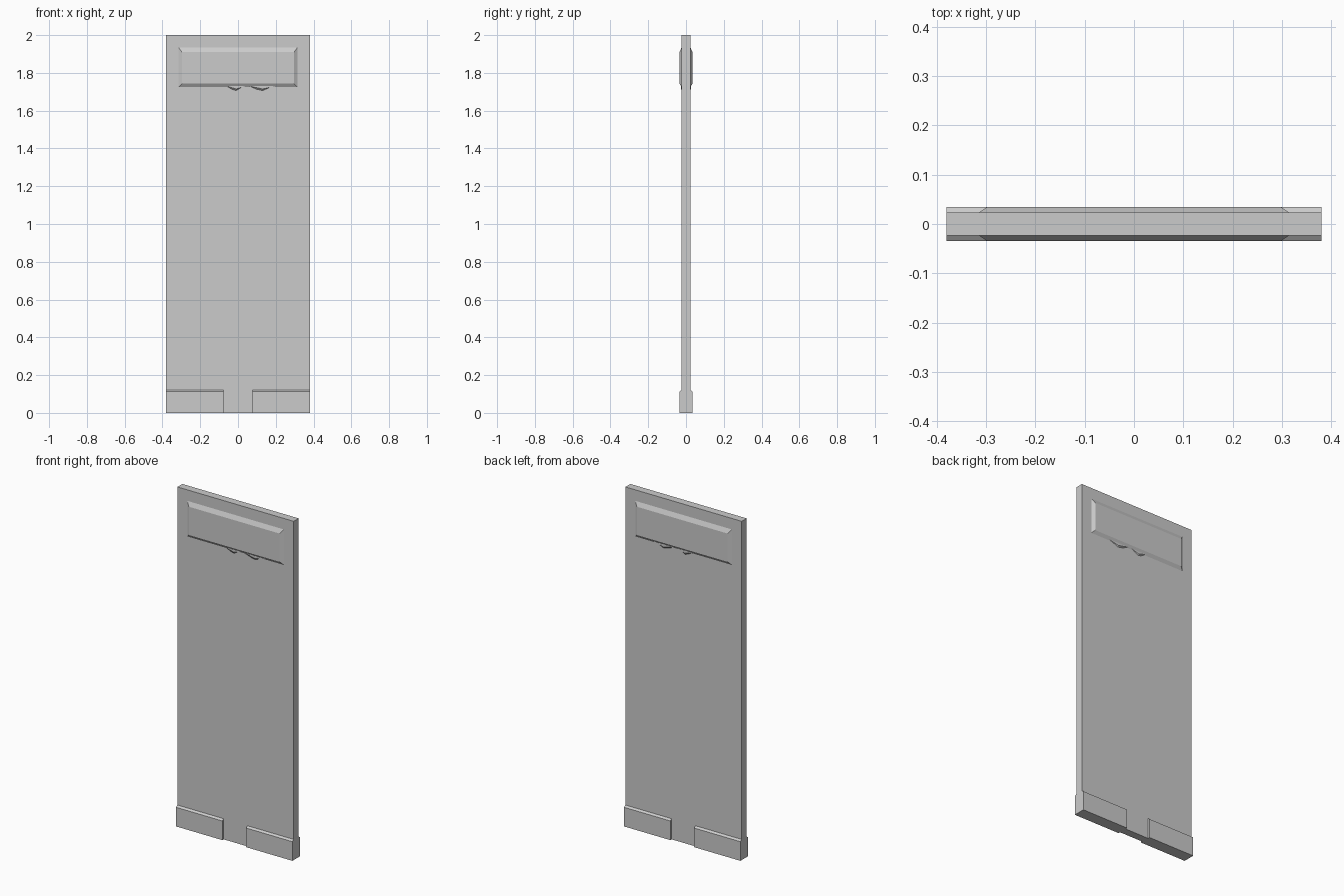
import bpy
import bmesh

cube = bpy.data.objects.get("Cube")
if cube:
    bpy.data.objects.remove(cube, do_unlink=True)

grey = bpy.data.materials.new("plain grey")
grey.use_nodes = True
colour = (0.6, 0.6, 0.6, 1)
grey.diffuse_color = colour
grey.node_tree.nodes["Principled BSDF"].inputs["Base Color"].default_value = colour

HALF_WIDTH = 0.38
SLAB = 0.023    # half thickness of the slab
RAISED = 0.035  # half thickness at the raised parts


def loft(name, rings):
    """Join matching rings of points with flat faces and cap both ends."""
    bm = bmesh.new()
    loops = [[bm.verts.new(p) for p in ring] for ring in rings]
    for a, b in zip(loops, loops[1:]):
        n = len(a)
        for i in range(n):
            j = (i + 1) % n
            bm.faces.new((a[i], a[j], b[j], b[i]))
    bm.faces.new(loops[0])
    bm.faces.new(loops[-1])
    bmesh.ops.recalc_face_normals(bm, faces=bm.faces)
    mesh = bpy.data.meshes.new(name)
    bm.to_mesh(mesh)
    bm.free()
    mesh.materials.append(grey)
    obj = bpy.data.objects.new(name, mesh)
    bpy.context.collection.objects.link(obj)
    return obj


def upright(x0, x1, z0, z1, y):
    return [(x0, y, z0), (x1, y, z0), (x1, y, z1), (x0, y, z1)]


def level(x0, x1, y, z):
    return [(x0, -y, z), (x1, -y, z), (x1, y, z), (x0, y, z)]


# Tall slab
loft("slab", [level(-HALF_WIDTH, HALF_WIDTH, SLAB, z) for z in (0, 2)])

# Bevelled raised panel on each face, with a small uneven lip below it
for side, sign in (("front", -1), ("back", 1)):
    loft(side + "_panel", [
        upright(-0.315, 0.315, 1.725, 1.935, sign * 0.015),
        upright(-0.315, 0.315, 1.725, 1.935, sign * SLAB),
        upright(-0.297, 0.297, 1.743, 1.91, sign * RAISED),
    ])
    for label, x, width in (("middle", -0.01, 0.05), ("outer", 0.13, 0.07)):
        loft(f"{side}_{label}_lip", [
            [(x - width, sign * y, 1.73), (x + width, sign * y, 1.73), (x, sign * y, low)]
            for y, low in ((0.02, 1.70), (0.027, 1.715))
        ])

# Two base blocks with a gap between them and slightly sloped tops
for side, x0, x1 in (("left", 0.078, HALF_WIDTH), ("right", -HALF_WIDTH, -0.078)):
    loft(side + "_base_block", [
        level(x0, x1, RAISED, 0),
        level(x0, x1, RAISED, 0.113),
        level(x0, x1, SLAB, 0.122),
    ])
